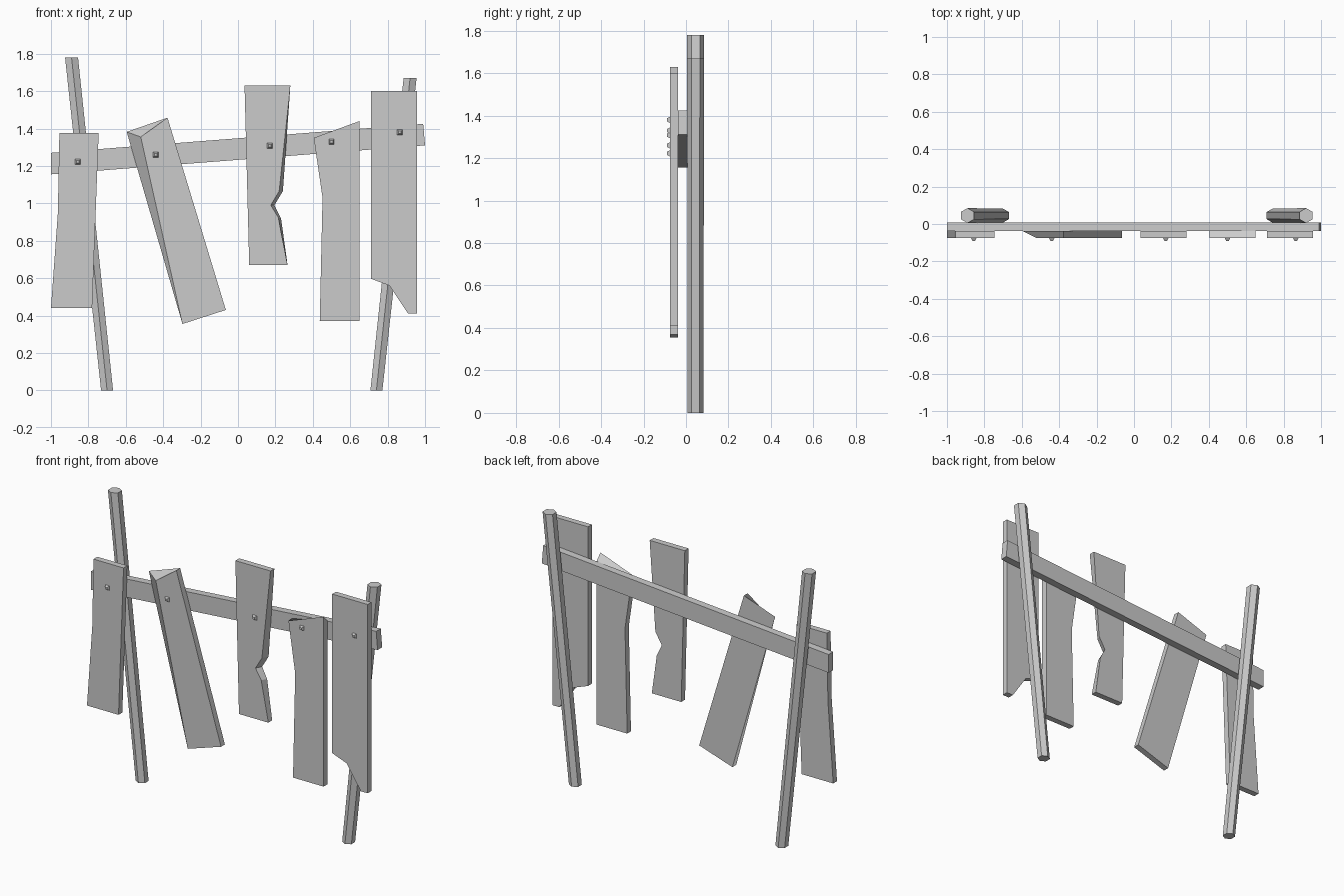
import bpy
import bmesh
from math import pi
from mathutils import Vector, Matrix

cube = bpy.data.objects.get("Cube")
if cube:
    bpy.data.objects.remove(cube, do_unlink=True)

# One plain material
grey = bpy.data.materials.new("weathered_grey")
grey.use_nodes = True
grey.diffuse_color = (0.6, 0.6, 0.6, 1)
grey.node_tree.nodes["Principled BSDF"].inputs["Base Color"].default_value = (0.6, 0.6, 0.6, 1)


def finish(name, bm):
    bmesh.ops.recalc_face_normals(bm, faces=bm.faces)
    mesh = bpy.data.meshes.new(name)
    bm.to_mesh(mesh)
    bm.free()
    mesh.materials.append(grey)
    obj = bpy.data.objects.new(name, mesh)
    bpy.context.collection.objects.link(obj)
    return obj


def board(name, outline, y_front, y_back, back_moves=None):
    """Slab from an (x, z) outline; back_moves shifts single back corners."""
    back = list(outline)
    for i, point in (back_moves or {}).items():
        back[i] = point
    bm = bmesh.new()
    f = [bm.verts.new((x, y_front, z)) for x, z in outline]
    b = [bm.verts.new((x, y_back, z)) for x, z in back]
    bm.faces.new(f)
    bm.faces.new(b[::-1])
    for i in range(len(f)):
        j = (i + 1) % len(f)
        bm.faces.new((f[i], b[i], b[j], f[j]))
    return finish(name, bm)


def post(name, bottom, top):
    """Hexagonal pole with level ends, leaning from bottom to top."""
    bm = bmesh.new()
    bmesh.ops.create_cone(bm, cap_ends=True, segments=6, radius1=0.037, radius2=0.04, depth=1)
    bottom, top = Vector(bottom), Vector(top)
    for v in bm.verts:
        centre = bottom.lerp(top, v.co.z + 0.5)
        v.co = centre + Vector((v.co.x, v.co.y, 0))
    return finish(name, bm)


def nail(name, x, z):
    bm = bmesh.new()
    place = Matrix.Translation((x, -0.083, z)) @ Matrix.Rotation(pi / 2, 4, "X") @ Matrix.Rotation(pi / 4, 4, "Z")
    bmesh.ops.create_cone(bm, cap_ends=True, segments=4, radius1=0.02, radius2=0.01,
                          depth=0.014, matrix=place)
    return finish(name, bm)


# Leaning posts
post("right_post", (-0.70, 0.045, 0), (-0.89, 0.045, 1.78))
post("left_post", (0.74, 0.045, 0), (0.92, 0.045, 1.67))

# Sloping cross rail
board("rail", [(-1, 1.155), (1, 1.31), (0.99, 1.425), (-1, 1.27)], -0.038, 0.008)

# Broken planks: outline and shifted back corners
planks = [
    ([(-0.955, 1.375), (-0.745, 1.375), (-0.763, 0.90), (-0.78, 0.44), (-1, 0.44), (-0.963, 0.95)], {}),
    ([(-0.52, 1.355), (-0.377, 1.458), (-0.065, 0.43), (-0.297, 0.355)], {0: (-0.595, 1.382)}),
    ([(0.035, 1.63), (0.28, 1.63), (0.22, 1.065), (0.175, 0.99), (0.215, 0.925), (0.265, 0.67), (0.06, 0.67)],
     {2: (0.24, 1.065), 3: (0.195, 0.99), 4: (0.23, 0.92)}),
    ([(0.405, 1.35), (0.65, 1.44), (0.65, 0.37), (0.437, 0.37), (0.452, 1.03)], {1: (0.65, 1.40)}),
    ([(0.71, 1.6), (0.957, 1.6), (0.957, 0.41), (0.91, 0.41), (0.81, 0.56), (0.71, 0.597)], {}),
]
nails = [(-0.857, 1.222), (-0.44, 1.26), (0.17, 1.308), (0.5, 1.33), (0.865, 1.38)]

for n, ((outline, moves), (x, z)) in enumerate(zip(planks, nails), 1):
    board(f"plank_{n}", outline, -0.076, -0.038, moves)
    nail(f"nail_{n}", x, z)
